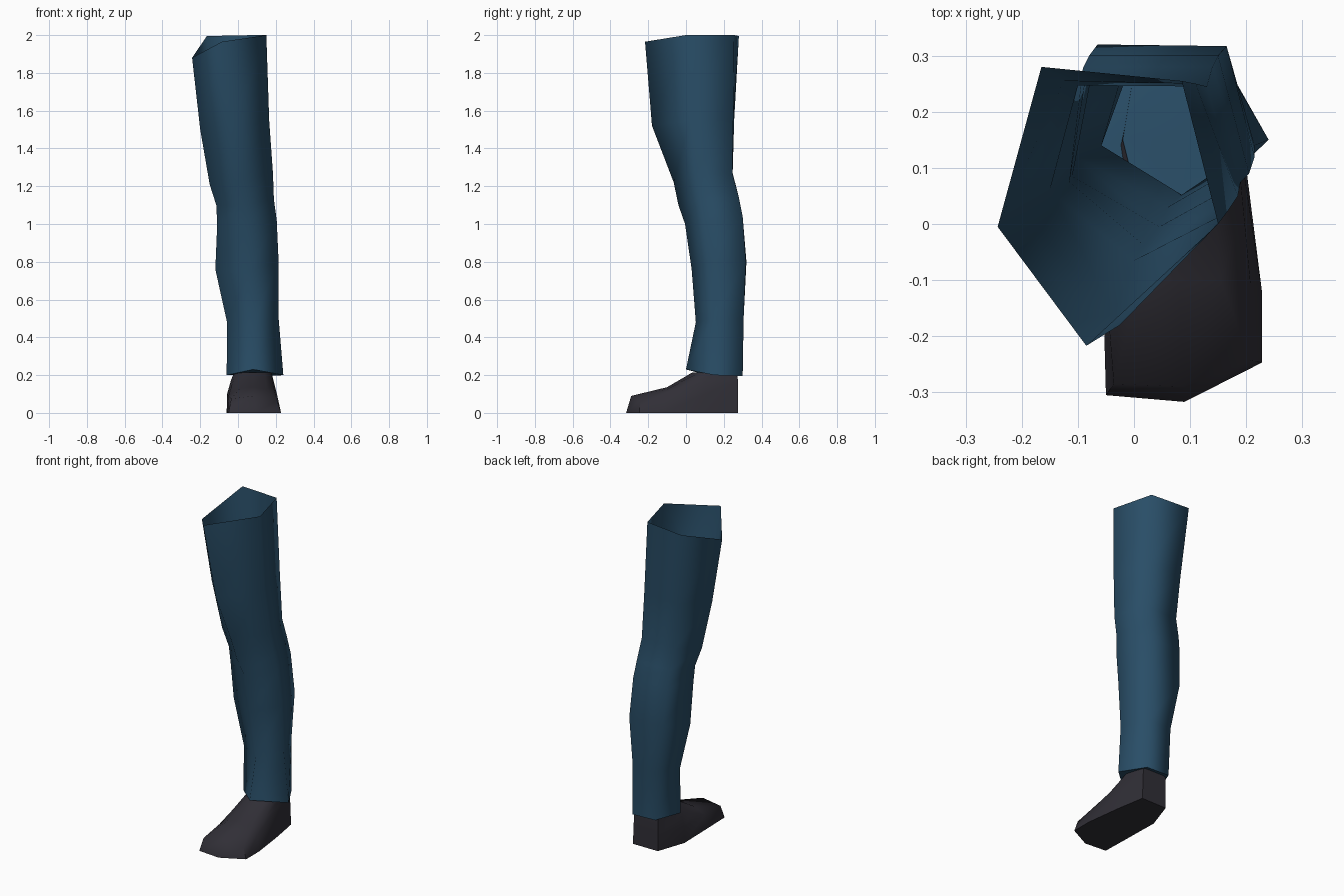
import bpy
import math


def material(name, rgb):
    m = bpy.data.materials.new(name)
    m.diffuse_color = (*rgb, 1)
    return m


def loft(name, rings, mat, cap_start=False, cap_end=False):
    """Skin a list of equal-length closed rings with quads."""
    n = len(rings[0])
    verts = [p for ring in rings for p in ring]
    faces = []
    for r in range(len(rings) - 1):
        a, b = r * n, (r + 1) * n
        for i in range(n):
            j = (i + 1) % n
            faces.append((a + i, a + j, b + j, b + i))
    if cap_start:
        faces.append(tuple(reversed(range(n))))
    if cap_end:
        faces.append(tuple(range(len(verts) - n, len(verts))))
    me = bpy.data.meshes.new(name)
    me.from_pydata(verts, [], faces)
    me.materials.append(mat)
    ob = bpy.data.objects.new(name, me)
    bpy.context.collection.objects.link(ob)
    me.shade_smooth()
    return ob


blue = material("dark blue cloth", (0.022, 0.075, 0.135))
black = material("charcoal leather", (0.030, 0.028, 0.037))

# Trouser leg: five-sided rings, each back-left, left, front, right, back-right
hem = [(0.0, 0.30, 0.20), (-0.06, 0.14, 0.20), (0.08, 0.0, 0.23), (0.24, 0.15, 0.20), (0.155, 0.30, 0.195)]
leg = [
    hem,
    [(-0.01, 0.305, 0.50), (-0.058, 0.14, 0.48), (0.085, 0.052, 0.48), (0.215, 0.14, 0.50), (0.15, 0.305, 0.50)],
    [(-0.065, 0.32, 0.80), (-0.12, 0.13, 0.76), (0.06, 0.03, 0.76), (0.215, 0.12, 0.80), (0.165, 0.317, 0.80)],
    [(-0.08, 0.30, 1.04), (-0.11, 0.085, 1.00), (0.045, -0.005, 1.00), (0.205, 0.09, 1.02), (0.15, 0.30, 1.04)],
    [(-0.09, 0.28, 1.14), (-0.115, 0.075, 1.10), (0.02, -0.04, 1.10), (0.19, 0.075, 1.13), (0.14, 0.28, 1.14)],
    [(-0.10, 0.247, 1.27), (-0.15, 0.06, 1.21), (0.0, -0.065, 1.22), (0.185, 0.05, 1.27), (0.13, 0.245, 1.27)],
    [(-0.125, 0.255, 1.55), (-0.20, 0.03, 1.50), (-0.025, -0.18, 1.52), (0.165, 0.02, 1.55), (0.11, 0.25, 1.55)],
    [(-0.165, 0.28, 1.995), (-0.243, -0.005, 1.88), (-0.085, -0.217, 1.965), (0.15, 0.0, 2.0), (0.085, 0.255, 2.0)],
]
loft("trouser_leg", leg, blue)

# Turned-in underside of the hem, closing the trouser leg
inner = [(0.075 + (x - 0.075) * 0.6, 0.17 + (y - 0.17) * 0.6, 0.212) for x, y, z in hem]
loft("hem_underside", [hem, inner], blue, cap_end=True)

# Shoe: sole outline, upper edge, instep and ankle opening
sole = [(-0.05, -0.305), (0.09, -0.317), (0.228, -0.247), (0.228, -0.12), (0.20, 0.10),
        (0.17, 0.275), (0.0, 0.275), (-0.06, 0.10), (-0.055, -0.12)]
upper = [(-0.036, -0.285, 0.075), (0.088, -0.29, 0.09), (0.207, -0.243, 0.065), (0.208, -0.11, 0.09),
         (0.195, 0.10, 0.10), (0.165, 0.275, 0.10), (0.0, 0.275, 0.10), (-0.058, 0.10, 0.10), (-0.05, -0.11, 0.09)]
instep = [(0.01, -0.10, 0.13), (0.08, -0.10, 0.136), (0.155, -0.10, 0.125), (0.185, 0.0, 0.145),
          (0.188, 0.10, 0.17), (0.163, 0.275, 0.17), (0.0, 0.275, 0.17), (-0.038, 0.10, 0.17), (-0.033, 0.0, 0.145)]
ankle = [(0.03, 0.075), (0.08, 0.035), (0.14, 0.075), (0.165, 0.105), (0.178, 0.15),
         (0.155, 0.27), (0.0, 0.27), (-0.02, 0.15), (-0.01, 0.11)]
shoe = loft("shoe", [[(x, y, 0.0) for x, y in sole], upper, instep, [(x, y, 0.215) for x, y in ankle]],
            black, cap_start=True)

# Keep the sole edge crisp on the shoe
bpy.context.view_layer.objects.active = shoe
shoe.select_set(True)
bpy.ops.object.shade_smooth_by_angle(angle=math.radians(60))
